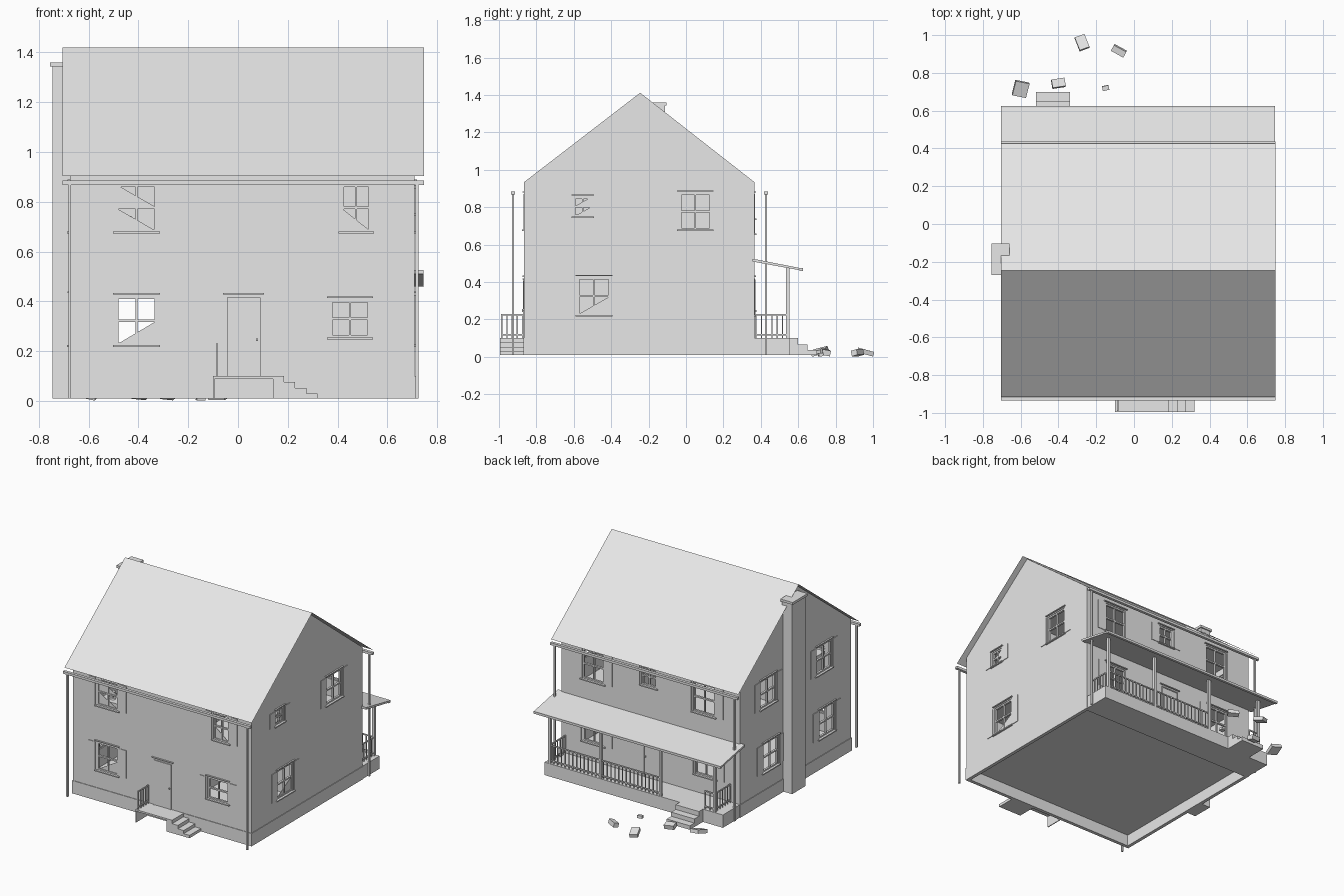
import bpy, bmesh, math
from mathutils import Matrix, Euler

cube = bpy.data.objects.get("Cube")
if cube:
    bpy.data.objects.remove(cube)

grey = bpy.data.materials.new("plain_grey")
grey.use_nodes = True
grey.diffuse_color = (0.8, 0.8, 0.8, 1)
grey.node_tree.nodes["Principled BSDF"].inputs["Base Color"].default_value = (0.8, 0.8, 0.8, 1)

# Main dimensions
X0, X1, Y0, Y1 = -0.675, 0.71, -0.865, 0.365
FLOOR, EAVE, RIDGE, RIDGE_Y, BASE = 0.1, 0.935, 1.412, -0.245, 0.01


def finish(name, bm, thick=0):
    mesh = bpy.data.meshes.new(name)
    bm.to_mesh(mesh)
    bm.free()
    ob = bpy.data.objects.new(name, mesh)
    mesh.materials.append(grey)
    bpy.context.collection.objects.link(ob)
    if thick:
        mod = ob.modifiers.new("Thickness", "SOLIDIFY")
        mod.thickness, mod.offset = thick, -1
    return ob


def add_box(bm, x0, x1, y0, y1, z0, z1):
    m = Matrix.Translation(((x0 + x1) / 2, (y0 + y1) / 2, (z0 + z1) / 2))
    bmesh.ops.create_cube(bm, size=1, matrix=m @ Matrix.Diagonal((x1 - x0, y1 - y0, z1 - z0, 1)))


def boxes(name, *specs):
    bm = bmesh.new()
    for s in specs:
        add_box(bm, *s)
    return finish(name, bm)


def prism(name, profile, place, lo, hi):
    """Extrude a 2D profile from lo to hi; place(a, b, t) gives the point."""
    bm = bmesh.new()
    f = bm.faces.new([bm.verts.new(place(a, b, lo)) for a, b in profile])
    ext = bmesh.ops.extrude_face_region(bm, geom=[f])["geom"]
    step = [q - p for p, q in zip(place(0, 0, lo), place(0, 0, hi))]
    bmesh.ops.translate(bm, vec=step, verts=[v for v in ext if isinstance(v, bmesh.types.BMVert)])
    bmesh.ops.recalc_face_normals(bm, faces=bm.faces)
    return finish(name, bm)


# Each wall maps (along, height, outward) to space
WALLS = {
    "front": (lambda u, z, w: (u, Y0 - w, z), X0, X1),
    "back": (lambda u, z, w: (u, Y1 + w, z), X0, X1),
    "right": (lambda u, z, w: (X1 + w, u, z), Y0, Y1),
    "left": (lambda u, z, w: (X0 - w, u, z), Y0, Y1),
}
# Windows: u0, u1, z0, z1, broken pane slopes (lower, upper)
WINDOWS = {
    "front": [(-.49, -.325, .225, .42, "/", ""), (-.49, -.325, .68, .87, "\\", "\\"),
              (.37, .53, .255, .405, "", ""), (.415, .535, .68, .87, "\\", "")],
    "back": [(-.49, -.325, .225, .42, "", ""), (.38, .545, .225, .42, "", ""),
             (-.48, -.31, .66, .87, "", ""), (-.025, .09, .74, .87, "", ""), (.38, .55, .66, .87, "", "")],
    "right": [(-.6, -.505, .75, .855, "/", "/"), (-.035, .135, .68, .875, "", ""),
              (-.58, -.405, .225, .425, "/", "")],
    "left": [(-.03, .14, .68, .875, "", ""), (-.65, -.48, .68, .875, "", ""),
             (-.06, .11, .225, .425, "", ""), (-.68, -.51, .225, .425, "", "")],
}


def wall(side):
    place, lo, hi = WALLS[side]
    wins = WINDOWS[side]
    us = sorted({lo, hi, *[w[0] for w in wins], *[w[1] for w in wins]})
    zs = sorted({FLOOR, EAVE, *[w[2] for w in wins], *[w[3] for w in wins]})
    bm = bmesh.new()
    for a, b in zip(us, us[1:]):
        for c, d in zip(zs, zs[1:]):
            mu, mz = (a + b) / 2, (c + d) / 2
            if any(w[0] < mu < w[1] and w[2] < mz < w[3] for w in wins):
                continue
            bm.faces.new([bm.verts.new(place(*p, 0)) for p in ((a, c), (b, c), (b, d), (a, d))])
    if side in ("left", "right"):
        top = [(u, EAVE) for u in us] + [(RIDGE_Y, RIDGE)]
        bm.faces.new([bm.verts.new(place(*p, 0)) for p in top])
    bmesh.ops.remove_doubles(bm, verts=bm.verts, dist=0.0001)
    if side in ("back", "left"):
        bmesh.ops.reverse_faces(bm, faces=bm.faces)
    finish(side + "_wall", bm, 0.025)


def wall_box(bm, place, u0, u1, z0, z1, w0, w1):
    p, q = place(u0, z0, w0), place(u1, z1, w1)
    add_box(bm, *[c for a, b in zip(p, q) for c in (min(a, b), max(a, b))])


def window(side, i, u0, u1, z0, z1, low, high):
    place = WALLS[side][0]
    um, zm, t, gap = (u0 + u1) / 2, (z0 + z1) / 2, 0.01, 0.012
    bm = bmesh.new()
    parts = [(u0, u0 + t, z0, z1), (u1 - t, u1, z0, z1), (u0, u1, z0, z0 + t), (u0, u1, z1 - t, z1),
             (u0, u1, zm - t / 2, zm + t / 2), (um - .004, um + .004, z0, z1)]
    for p in parts:
        wall_box(bm, place, *p, -.018, -.004)
    wall_box(bm, place, u0 - gap, u1 + gap, z0 - .008, z0, -.02, .012)
    wall_box(bm, place, u0 - gap, u1 + gap, z1 + .008, z1 + .014, 0, .01)
    # Shutters
    for a in (u0 - .065, u1 + gap):
        wall_box(bm, place, a, a + .053, z0, z1, 0, .004)
    finish(f"{side}_window_{i}", bm)
    # Broken panes
    for kind, a, b in ((low, z0, zm), (high, zm, z1)):
        if kind:
            tip = (u1, b) if kind == "/" else (u0, b)
            prism(f"{side}_broken_pane_{i}", [(u0, a), (u1, a), tip], place, -.012, -.009)


for side in WALLS:
    wall(side)
    for i, w in enumerate(WINDOWS[side]):
        window(side, i, *w)

# Foundation ring, open below, and floors
e, k = 0.004, 0.02
boxes("foundation", (X0 - e, X1 + e, Y0 - e, Y0 + k, BASE, FLOOR), (X0 - e, X1 + e, Y1 - k, Y1 + e, BASE, FLOOR),
      (X0 - e, X0 + k, Y0, Y1, BASE, FLOOR), (X1 - k, X1 + e, Y0, Y1, BASE, FLOOR))
for name, z in (("ground_floor", .09), ("upper_floor", .53), ("ceiling", .92)):
    boxes(name, (X0 + .01, X1 - .01, Y0 + .01, Y1 - .01, z, z + .01))
boxes("inner_walls", (.1, .11, Y0 + .02, Y1 - .02, FLOOR, .92), (X0 + .02, X1 - .02, -.25, -.24, .54, .92),
      (.11, X1 - .02, -.25, -.24, FLOOR, .53))

# Roof sheet
bm = bmesh.new()
rows = [[bm.verts.new((x, y, z)) for x in (-.705, .748)]
        for y, z in ((-.917, .903), (RIDGE_Y, RIDGE + .008), (.427, .903))]
for a, b in zip(rows, rows[1:]):
    bm.faces.new((a[0], a[1], b[1], b[0]))
finish("roof", bm)

# Gutters and downspouts
for name, y in (("front", -.925), ("back", .428)):
    boxes(name + "_gutter", (-.705, .748, y - .01, y + .01, .868, .885))
    for x in (-.676, .72):
        boxes(name + "_downspout", (x - .006, x + .006, y - .006, y + .006, BASE, .87))

# Chimney
boxes("chimney", (-.745, -.668, -.262, -.112, BASE, 1.345), (-.755, -.66, -.27, -.104, 1.343, 1.36))

# Doors
for side, a, knob in (("front", -.045, .077), ("back", -.065, .055)):
    place, b = WALLS[side][0], a + .135
    bm = bmesh.new()
    wall_box(bm, place, a + .006, b - .006, FLOOR, .408, 0, .003)
    for p in ((a, a + .006, FLOOR, .415), (b - .006, b, FLOOR, .415), (a, b, .408, .415)):
        wall_box(bm, place, *p, 0, .007)
    wall_box(bm, place, a - .015, b + .015, .428, .434, 0, .01)
    wall_box(bm, place, knob - .004, knob + .004, .24, .25, 0, .012)
    finish(side + "_door", bm)


def railing(name, p, q):
    """Railing with balusters between two points on the deck."""
    bm = bmesh.new()
    r = .004
    for z in (.115, .222):
        add_box(bm, min(p[0], q[0]) - r, max(p[0], q[0]) + r, min(p[1], q[1]) - r, max(p[1], q[1]) + r, z, z + .008)
    n = max(2, round(math.dist(p, q) / .03))
    for i in range(n + 1):
        x, y = (a + (b - a) * i / n for a, b in zip(p, q))
        add_box(bm, x - .003, x + .003, y - .003, y + .003, FLOOR, .225)
    finish(name, bm)


# Front landing with side steps
boxes("front_landing", (-.1, .14, -.995, Y0, .088, FLOOR), (-.1, -.094, -.995, Y0, BASE, FLOOR))
steps = [(.14, BASE), (.14, .1), (.185, .1), (.185, .076), (.23, .076), (.23, .052),
         (.275, .052), (.275, .03), (.32, .03), (.32, BASE)]
prism("front_steps", steps, lambda a, b, t: (a, t, b), -.995, Y0)
railing("front_railing", (-.085, -.985), (-.085, -.875))

# Back porch
boxes("porch_deck", (X0, X1, Y1, .555, BASE, FLOOR))
for x in (-.605, -.185, .28, .675):
    boxes("porch_post", (x - .009, x + .009, .535, .553, FLOOR, .485))
prism("porch_roof", [(Y1 - .01, .525), (.615, .474), (.615, .462), (Y1 - .01, .51)],
      lambda a, b, t: (t, a, b), -.705, .746)
boxes("porch_gutter", (-.705, .746, .608, .625, .458, .474))
for name, p, q in (("main", (-.185, .544), (.675, .544)), ("short", (-.605, .544), (-.53, .544)),
                   ("right", (.675, .375), (.675, .544)), ("left", (-.605, .375), (-.605, .544))):
    railing("porch_railing_" + name, p, q)
boxes("back_steps", (-.52, -.34, .555, .6, BASE, FLOOR), (-.52, -.34, .6, .65, BASE, .067),
      (-.52, -.34, .65, .7, BASE, .038))

# Loose stones
for x, y, z, size, rot in ((-.6, .715, .03, (.075, .08, .025), (.25, .2, -.2)),
                           (-.4, .745, .025, (.07, .045, .03), (-.2, .1, .15)),
                           (-.15, .72, .012, (.035, .025, .018), (.1, 0, .2)),
                           (-.275, .96, .026, (.055, .075, .025), (-.25, .1, .35)),
                           (-.08, .917, .022, (.075, .035, .03), (.25, 0, -.5))):
    bm = bmesh.new()
    turn = Euler(rot).to_matrix().to_4x4()
    bmesh.ops.create_cube(bm, size=1, matrix=Matrix.Translation((x, y, z)) @ turn @ Matrix.Diagonal((*size, 1)))
    finish("loose_stone", bm)

# Table lamp behind the upper front window
boxes("lamp_table", (-.52, -.37, -.8, -.7, .54, .69))
bm = bmesh.new()
for r0, r1, h, z in ((.018, .014, .008, .694), (.004, .004, .03, .71), (.026, .017, .03, .728)):
    bmesh.ops.create_cone(bm, cap_ends=True, segments=12, radius1=r0, radius2=r1, depth=h,
                          matrix=Matrix.Translation((-.445, -.75, z)))
finish("table_lamp", bm)
